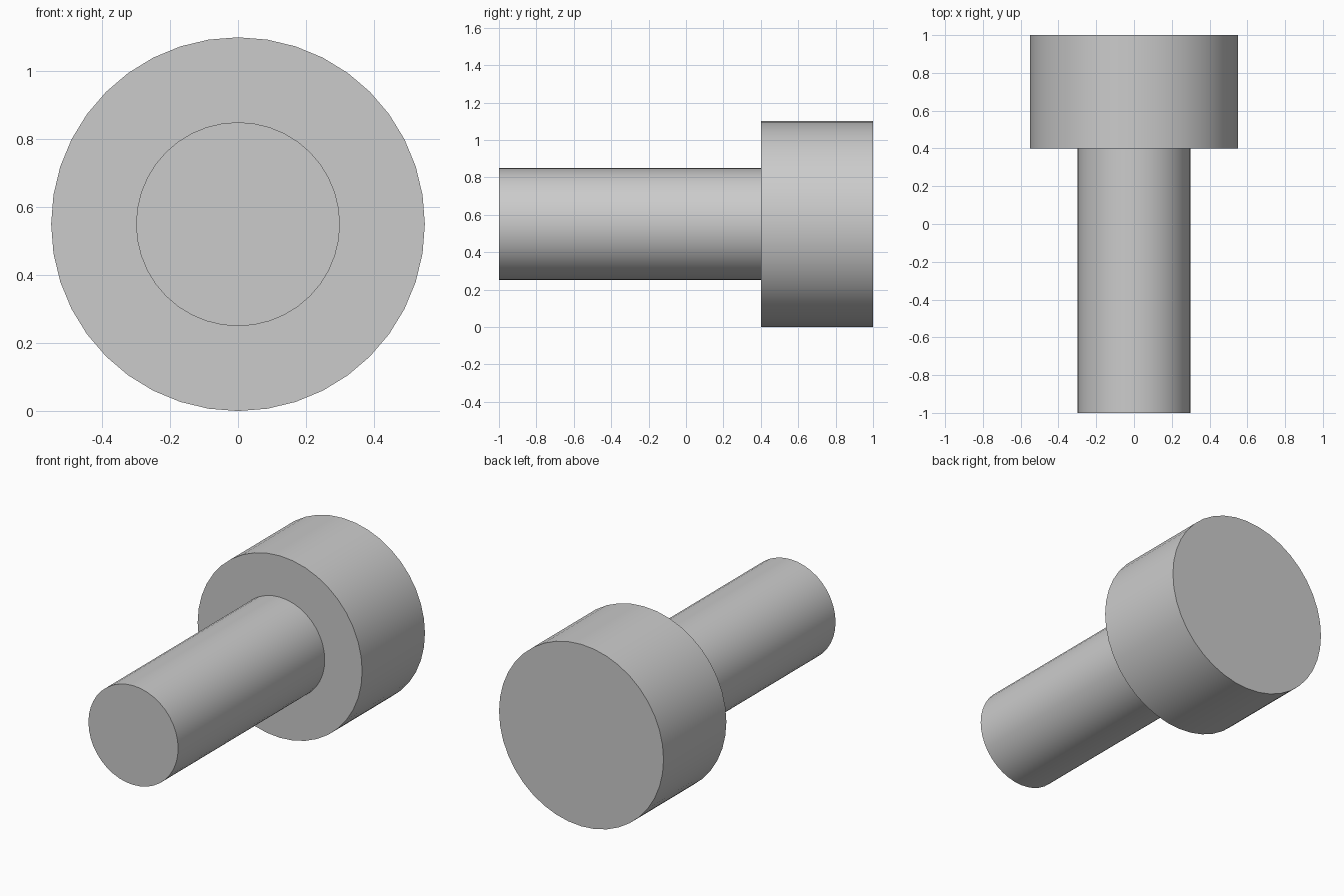
import bpy
import math

cube = bpy.data.objects.get("Cube")
if cube:
    bpy.data.objects.remove(cube, do_unlink=True)

# Single plain grey material
GREY = (0.6, 0.6, 0.6, 1.0)
grey = bpy.data.materials.new("plain_grey")
grey.use_nodes = True
grey.diffuse_color = GREY
grey.node_tree.nodes["Principled BSDF"].inputs["Base Color"].default_value = GREY

AXIS_HEIGHT = 0.55
SIDES = 40


def cylinder_along_y(name, radius, y_front, y_back):
    bpy.ops.mesh.primitive_cylinder_add(
        vertices=SIDES, radius=radius, depth=y_back - y_front,
        location=(0, (y_front + y_back) / 2, AXIS_HEIGHT),
        rotation=(math.radians(90), 0, 0))
    obj = bpy.context.object
    obj.name = name
    obj.data.materials.append(grey)
    bpy.ops.object.shade_smooth_by_angle(angle=math.radians(30))
    return obj


# Narrow shaft reaching forward, wide head at the back
cylinder_along_y("shaft", 0.3, -1.0, 0.4)
cylinder_along_y("head", 0.55, 0.4, 1.0)
